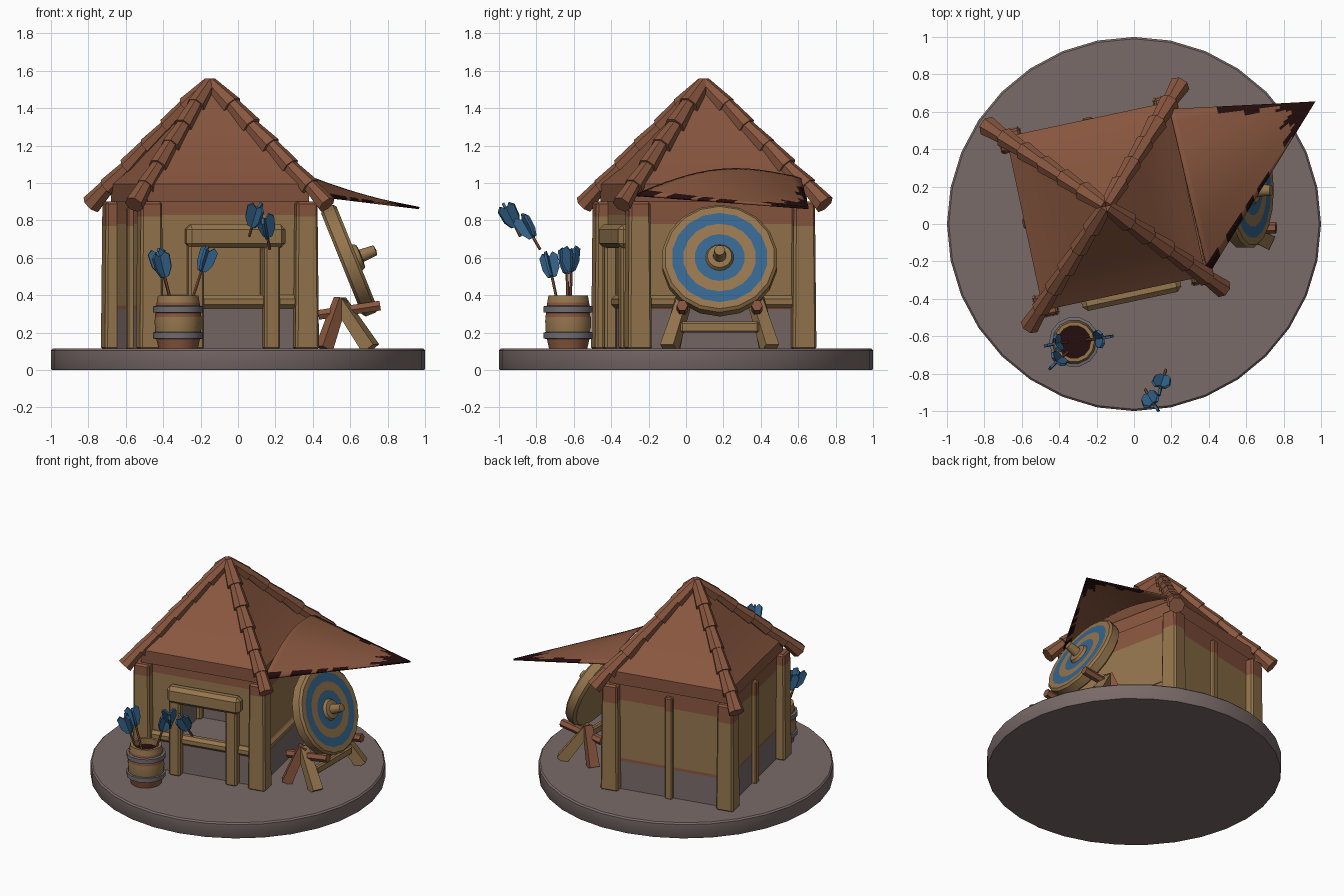
import bpy, bmesh, math, random
from mathutils import Vector, Matrix

random.seed(4)
if "Cube" in bpy.data.objects:
    bpy.data.objects.remove(bpy.data.objects["Cube"])


def material(name, rgb):
    m = bpy.data.materials.new(name)
    m.use_nodes = True
    m.diffuse_color = (*rgb, 1)
    m.node_tree.nodes["Principled BSDF"].inputs["Base Color"].default_value = (*rgb, 1)
    return m


BROWN = material("red brown wood", (0.25, 0.095, 0.05))
TAN = material("tan wood", (0.30, 0.18, 0.075))
STONE = material("grey stone", (0.19, 0.145, 0.14))
BLUE = material("blue paint", (0.035, 0.13, 0.27))
DARK = material("dark red", (0.018, 0.004, 0.004))
IRON = material("grey iron", (0.16, 0.15, 0.165))

GROUND = 0.115
HUT = Matrix.Translation((-0.15, 0.095, 0)) @ Matrix.Rotation(math.radians(12), 4, "Z")
made = []


def finish(name, bm, mats, cuts=()):
    """Cut the mesh at heights, colour each band, and make the object."""
    for z in cuts:
        bmesh.ops.bisect_plane(bm, geom=bm.verts[:] + bm.edges[:] + bm.faces[:],
                               plane_co=(0, 0, z), plane_no=(0, 0, 1))
    if cuts:
        for f in bm.faces:
            f.material_index = sum(f.calc_center_median().z > z for z in cuts)
    mesh = bpy.data.meshes.new(name)
    bm.to_mesh(mesh)
    bm.free()
    for m in mats:
        mesh.materials.append(m)
    ob = bpy.data.objects.new(name, mesh)
    bpy.context.collection.objects.link(ob)
    made.append(ob)
    return ob


def box(name, centre, size, mats, cuts=(), flare=1.0, bevel=0.0, frame=HUT):
    bm = bmesh.new()
    bmesh.ops.create_cube(bm, size=1)
    for v in bm.verts:
        if v.co.z < 0:
            v.co.x *= flare
            v.co.y *= flare
        v.co = Vector(centre) + v.co * Vector(size)
    if bevel:
        bmesh.ops.bevel(bm, geom=bm.edges[:], offset=bevel, segments=1, affect="EDGES")
    bm.transform(frame)
    return finish(name, bm, mats, cuts)


def rod(name, a, b, r1, r2, mats, sides=8, frame=Matrix()):
    a, b = frame @ Vector(a), frame @ Vector(b)
    d = b - a
    bm = bmesh.new()
    turn = d.to_track_quat("Z", "Y").to_matrix().to_4x4()
    bmesh.ops.create_cone(bm, cap_ends=True, segments=sides, radius1=r1, radius2=r2, depth=d.length,
                          matrix=Matrix.Translation((a + b) / 2) @ turn
                          @ Matrix.Rotation(math.pi / sides, 4, "Z"))
    return finish(name, bm, mats)


def lathe(name, profile, mats, frame, sides=16, pick=None, cuts=()):
    """Spin (radius, height) points round z; pick gives a material per segment."""
    bm = bmesh.new()
    rings = [[bm.verts.new((r * math.cos(t), r * math.sin(t), z))
              for t in (math.tau * i / sides for i in range(sides))] for r, z in profile]
    for k in range(len(rings) - 1):
        for i in range(sides):
            j = (i + 1) % sides
            f = bm.faces.new((rings[k][i], rings[k][j], rings[k + 1][j], rings[k + 1][i]))
            f.material_index = pick[k] if pick else 0
    bmesh.ops.remove_doubles(bm, verts=bm.verts[:], dist=0.0005)
    bmesh.ops.recalc_face_normals(bm, faces=bm.faces[:])
    bm.transform(frame)
    return finish(name, bm, mats, cuts)


# Ground disc
lathe("ground_disc", [(0, 0), (0.995, 0), (1, 0.008), (1, 0.105), (0.99, GROUND), (0, GROUND)],
      [STONE], Matrix(), 32)

# Corner posts
HX, HY = 0.425, 0.45
for sx, sy, nm in ((-1, -1, "front_right"), (1, -1, "front_left"), (1, 1, "back_left"), (-1, 1, "back_right")):
    box(nm + "_post", (sx * HX, sy * HY, 0.505), (0.115, 0.115, 0.79), [TAN, BROWN],
        [0.82 if sy < 0 else 0.77], 1.12, 0.012)

# Walls: stone footing, thin rail, plaster, brown top
layers = [STONE, BROWN, TAN, BROWN]
heights = [0.325, 0.345, 0.78]
box("back_wall", (0, 0.44, 0.56), (0.84, 0.03, 0.89), layers, heights)
for s, nm in ((-1, "right_wall"), (1, "left_wall")):
    box(nm, (s * 0.41, 0, 0.56), (0.03, 0.88, 0.89), layers, heights)
box("front_wall_footing", (0, -0.43, 0.225), (0.84, 0.03, 0.22), [STONE])
box("front_wall_lintel", (0, -0.43, 0.83), (0.84, 0.03, 0.35), [TAN, BROWN], [0.83])
box("front_wall_right_panel", (-0.31, -0.43, 0.5), (0.24, 0.03, 0.34), [TAN])
box("front_wall_left_panel", (0.33, -0.43, 0.5), (0.2, 0.03, 0.34), [TAN])
rod("front_sill", (-0.4, -0.44, 0.365), (0.4, -0.44, 0.365), 0.038, 0.038, [TAN], frame=HUT)
rod("side_sill", (0.42, -0.42, 0.365), (0.42, 0.42, 0.365), 0.036, 0.036, [TAN], frame=HUT)
box("back_middle_post", (0, 0.465, 0.49), (0.055, 0.04, 0.76), [TAN, BROWN], [0.77], bevel=0.008)
box("side_middle_post", (-0.435, 0, 0.49), (0.04, 0.055, 0.76), [TAN, BROWN], [0.77], bevel=0.008)

# Counter frame at the front
for x, nm in ((-0.18, "right"), (0.235, "left")):
    box("frame_post_" + nm, (x, -0.475, 0.4), (0.085, 0.07, 0.58), [TAN], bevel=0.012)
box("frame_beam", (0.035, -0.485, 0.715), (0.54, 0.085, 0.125), [TAN], bevel=0.025)

# Roof skin: slightly hollow pyramid with a hanging skirt
bm = bmesh.new()
rings = []
for k, z in ((0.02, 1.52), (0.5, 1.25), (0.8, 1.08), (1.0, 0.995), (0.99, 0.9)):
    rings.append([bm.verts.new((x * k * 0.445, y * k * 0.475, z))
                  for x, y in ((-1, -1), (1, -1), (1, 1), (-1, 1))])
for a, b in zip(rings, rings[1:]):
    for i in range(4):
        j = (i + 1) % 4
        bm.faces.new((a[j], a[i], b[i], b[j]))
bm.faces.new(rings[0])
bm.transform(HUT)
finish("roof_skin", bm, [BROWN])

# Ridge tiles, overlapping down each corner
apex = Vector((0, 0, 1.535))
for n, (x, y) in enumerate(((-0.53, -0.54), (0.52, -0.56), (0.52, 0.55), (-0.53, 0.55))):
    end = Vector((x, y, 0.885))
    for k in range(6):
        t = k / 6
        a = apex.lerp(end, max(t - 0.02, 0)) + Vector((0, 0, 0.012 if k % 2 else 0))
        b = apex.lerp(end, min(t + 0.19, 1))
        rod(f"ridge_tile_{n}_{k}", a, b, 0.036, 0.054 + random.uniform(-0.004, 0.004), [BROWN], 7, HUT)

# Side awning: a sheet drawn to a point, with a charred ragged edge
low, high, tip = Vector((0.40, -0.27, 0.94)), Vector((0.19, 0.615, 1.03)), Vector((0.97, 0.655, 0.872))
NU, NV = 28, 16
bm = bmesh.new()
grid = []
for i in range(NU + 1):
    u = i / NU
    row = []
    for j in range(NV + 1):
        v = j / NV
        p = low.lerp(high, v).lerp(tip, u)
        p.z += 0.09 * math.sin(math.pi * v) * (1 - u) ** 2
        row.append(bm.verts.new(p))
    grid.append(row)
for i in range(NU):
    for j in range(NV):
        f = bm.faces.new((grid[i][j], grid[i + 1][j], grid[i + 1][j + 1], grid[i][j + 1]))
        u, v = i / NU, j / NV
        wave = 0.05 * math.sin(v * 17) + random.uniform(-0.02, 0.02)
        edge = v > 0.92 and u > 0.3 or v > 0.82 and 0.48 < u < 0.6
        f.material_index = int(u + wave > 0.76 or edge or (j == 0 and random.random() < 0.6))
bmesh.ops.remove_doubles(bm, verts=bm.verts[:], dist=0.0005)
awning = finish("awning", bm, [BROWN, DARK])
solid = awning.modifiers.new("thickness", "SOLIDIFY")
solid.thickness = 0.012

# Round target, leaning back towards the hut
face = Matrix.Translation((0.595, 0.18, 0.585)) @ Matrix.Rotation(math.radians(68), 4, "Y")
lathe("target", [(0, -0.045), (0.29, -0.045), (0.31, -0.03), (0.31, 0.03), (0.295, 0.045), (0.257, 0.045),
                 (0.195, 0.045), (0.135, 0.045), (0.075, 0.045), (0.065, 0.065), (0.035, 0.07),
                 (0.028, 0.15), (0, 0.155)],
      [TAN, BLUE], face, 18, [0, 0, 0, 0, 0, 1, 0, 1, 0, 0, 0, 0])

# Target stand
for y, s, nm in ((-0.02, -1, "front"), (0.38, 1, "back")):
    rod("stand_rest_" + nm, (0.43, y, 0.295), (0.76, y, 0.345), 0.03, 0.03, [BROWN], 6)
    rod("stand_outer_leg_" + nm, (0.71, y + s * 0.07, GROUND), (0.54, y - s * 0.01, 0.37), 0.055, 0.045, [TAN], 4)
    rod("stand_inner_leg_" + nm, (0.46, y + s * 0.06, GROUND), (0.55, y, 0.38), 0.05, 0.04, [BROWN], 4)
box("stand_crossbar", (0.655, 0.18, 0.23), (0.04, 0.42, 0.06), [TAN], bevel=0.01, frame=Matrix())

# Barrel with iron hoops
barrel = Matrix.Translation((-0.32, -0.63, 0))
lathe("barrel", [(0, GROUND), (0.105, GROUND), (0.122, 0.19), (0.126, 0.26), (0.12, 0.33), (0.108, 0.4),
                 (0.088, 0.4), (0.088, 0.352)], [BROWN, TAN, BROWN, TAN], barrel, 14,
      cuts=[0.165, 0.285, 0.36])
lathe("barrel_inside", [(0, 0.355), (0.092, 0.355)], [DARK], barrel, 14)
for z, nm in ((0.185, "lower"), (0.325, "upper")):
    lathe(nm + "_hoop", [(0.115, z - 0.02), (0.134, z - 0.016), (0.134, z + 0.016), (0.115, z + 0.02)],
          [IRON], barrel, 14)


def arrow(name, tail, point):
    """Shaft with three notched vanes round the tail end."""
    tail, point = Vector(tail), Vector(point)
    d = point - tail
    rod(name + "_shaft", tail, point, 0.008, 0.008, [BROWN], 6)
    bm = bmesh.new()
    outline = [(0, 0.012), (0.03, -0.02), (0.055, 0.0), (0.05, 0.07), (0.025, 0.115), (0, 0.12)]
    for k in range(3):
        spin = Matrix.Rotation(math.tau * k / 3 + 0.4, 4, "Z")
        sides = [[bm.verts.new(spin @ Vector((x, y, z))) for x, z in outline] for y in (-0.007, 0.007)]
        bm.faces.new(sides[0])
        bm.faces.new(sides[1][::-1])
        for i in range(len(outline)):
            j = (i + 1) % len(outline)
            bm.faces.new((sides[0][j], sides[0][i], sides[1][i], sides[1][j]))
    bmesh.ops.recalc_face_normals(bm, faces=bm.faces[:])
    bm.transform(Matrix.Translation(tail) @ d.to_track_quat("Z", "Y").to_matrix().to_4x4())
    finish(name + "_vanes", bm, [BLUE])


# Arrows in the barrel and in the air
arrow("barrel_arrow_1", (-0.43, -0.64, 0.63), (-0.35, -0.63, 0.33))
arrow("barrel_arrow_2", (-0.42, -0.74, 0.61), (-0.35, -0.68, 0.33))
arrow("barrel_arrow_3", (-0.16, -0.61, 0.64), (-0.26, -0.62, 0.33))
arrow("flying_arrow_1", (0.105, -0.965, 0.87), (0.06, -0.885, 0.715))
arrow("flying_arrow_2", (0.14, -0.875, 0.81), (0.17, -0.78, 0.645))

# Smooth shading with sharp edges kept
for ob in bpy.context.selected_objects:
    ob.select_set(False)
for ob in made:
    ob.select_set(True)
bpy.context.view_layer.objects.active = made[0]
bpy.ops.object.shade_smooth_by_angle(angle=math.radians(35))
